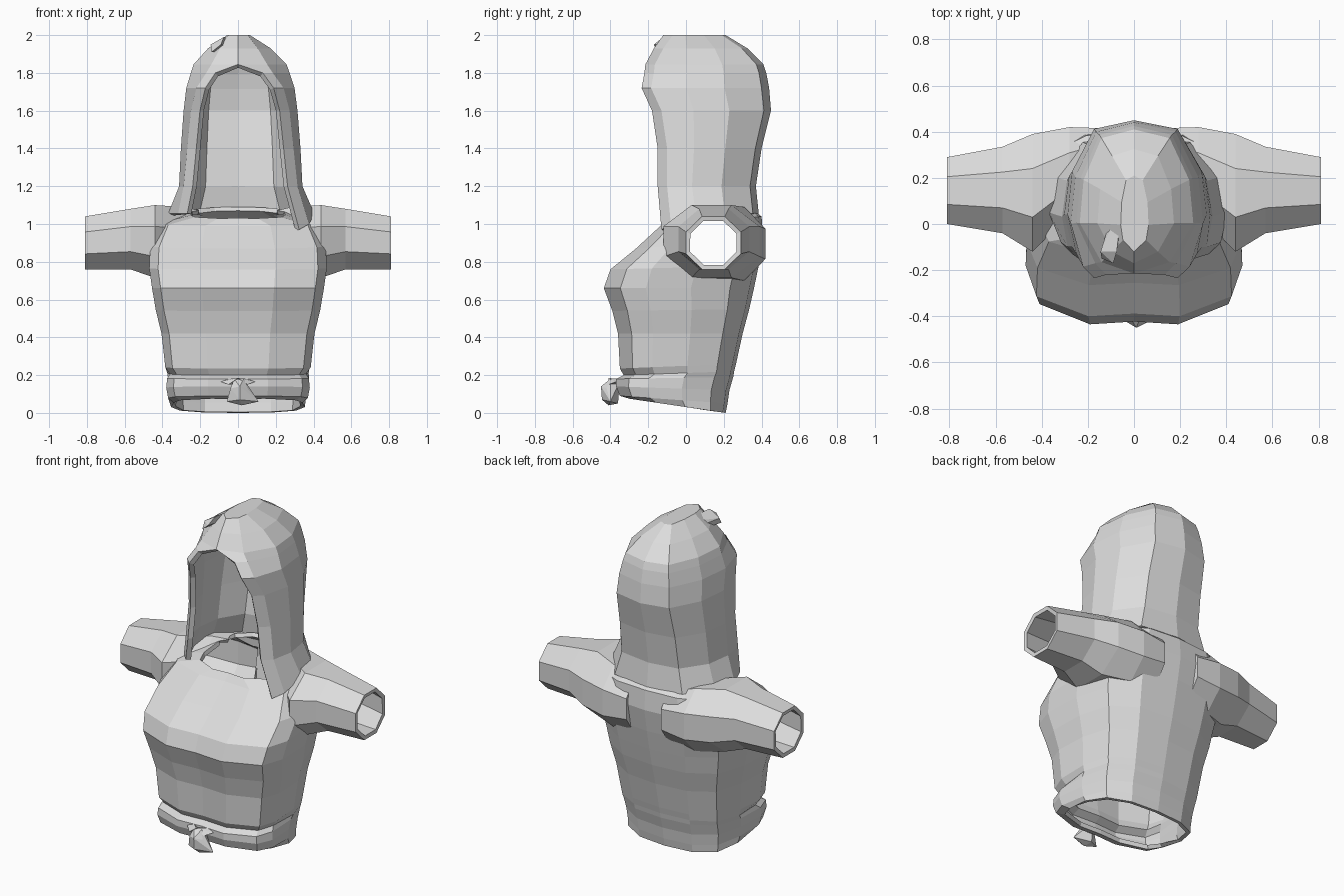
import bpy, bmesh, math

if "Cube" in bpy.data.objects:
    bpy.data.objects.remove(bpy.data.objects["Cube"])

cloth = bpy.data.materials.new("grey_cloth")
cloth.diffuse_color = (0.72, 0.72, 0.72, 1)
cloth.use_nodes = True
cloth.node_tree.nodes["Principled BSDF"].inputs["Base Color"].default_value = cloth.diffuse_color


def finish(name, bm):
    me = bpy.data.meshes.new(name)
    bm.to_mesh(me)
    bm.free()
    me.materials.append(cloth)
    ob = bpy.data.objects.new(name, me)
    bpy.context.collection.objects.link(ob)
    return ob


def loft(name, rings, closed=True, cap_start=True, cap_end=True):
    """Skin a list of equal-length point rings."""
    bm = bmesh.new()
    rows = [[bm.verts.new(p) for p in r] for r in rings]
    n = len(rows[0])
    for a, b in zip(rows, rows[1:]):
        for j in range(n if closed else n - 1):
            k = (j + 1) % n
            bm.faces.new((a[j], a[k], b[k], b[j]))
    if cap_start:
        bm.faces.new(rows[0][::-1])
    if cap_end:
        bm.faces.new(rows[-1])
    bmesh.ops.remove_doubles(bm, verts=bm.verts[:], dist=0.0005)
    if closed:
        bmesh.ops.recalc_face_normals(bm, faces=bm.faces[:])
    return finish(name, bm)


def hull(name, points):
    bm = bmesh.new()
    for p in points:
        bm.verts.new(p)
    bmesh.ops.convex_hull(bm, input=bm.verts[:])
    bmesh.ops.recalc_face_normals(bm, faces=bm.faces[:])
    return finish(name, bm)


def thicken(ob, t):
    m = ob.modifiers.new("thickness", 'SOLIDIFY')
    m.thickness = t
    m.offset = -1


# Torso: stacked rings (front z, back z, half width, front y, back y)
torso_levels = [
    (.075, .00, .34, -.30, .21), (.09, .05, .37, -.35, .22),
    (.14, .12, .38, -.37, .23), (.18, .19, .375, -.37, .25),
    (.20, .22, .36, -.33, .255), (.235, .26, .385, -.35, .265),
    (.42, .42, .405, -.36, .30), (.54, .55, .435, -.39, .335),
    (.66, .66, .455, -.435, .36), (.76, .78, .47, -.40, .385),
    (.87, .92, .465, -.265, .41), (.99, 1.04, .41, -.135, .40),
    (1.03, 1.09, .25, -.10, .34)]
section = [(0, .015), (.42, 0), (.9, .11), (1, .28), (.98, .58), (.85, .84), (.5, .97), (0, 1)]


def torso_ring(zf, zb, w, f, b):
    # the gathered hem only shows on the front half, the back stays straight
    back_w = .35 + .16 * zf if zf < .3 else w
    half = [(x * (w if t < .5 else back_w), f + t * (b - f), zf + t * (zb - zf))
            for x, t in section]
    return half + [(-x, y, z) for x, y, z in half[-2:0:-1]]


torso = loft("jacket_torso", [torso_ring(*lv) for lv in torso_levels])

# Sleeves: eight-sided tubes (x, front y, back y, bottom z, top z)
sleeve_levels = [(.12, .20, .415, .74, 1.05), (.28, .04, .42, .70, 1.09),
                 (.44, -.12, .39, .715, 1.10), (.57, -.04, .335, .76, 1.08),
                 (.81, .0, .29, .76, 1.04)]


def sleeve_ring(x, y0, y1, z0, z1):
    r = .5 / math.cos(math.pi / 8)
    angles = [math.pi / 8 + i * math.pi / 4 for i in range(8)]
    return [(x, (y0 + y1) / 2 + math.cos(a) * r * (y1 - y0),
             (z0 + z1) / 2 + math.sin(a) * r * (z1 - z0)) for a in angles]


for s in (-1, 1):
    sleeve = loft("sleeve", [sleeve_ring(s * lv[0], *lv[1:]) for lv in sleeve_levels])
    m = torso.modifiers.new("join", 'BOOLEAN')
    m.operation = 'UNION'
    m.solver = 'EXACT'
    m.object = sleeve
    bpy.context.view_layer.update()
    dg = bpy.context.evaluated_depsgraph_get()
    torso_mesh = bpy.data.meshes.new_from_object(torso.evaluated_get(dg))
    torso.modifiers.clear()
    torso.data = torso_mesh
    bpy.data.objects.remove(sleeve)

# Open the hem, cuffs and neck, then give the cloth thickness
bm = bmesh.new()
bm.from_mesh(torso.data)
openings = []
for f in bm.faces:
    c, n = f.calc_center_median(), f.normal
    hem = n.z < -.9 and c.z < .08 and abs(c.x) < .1
    cuff = abs(n.x) > .9 and abs(c.x) > .79
    neck = n.z > .8 and c.z > 1.03 and abs(c.x) < .1
    if hem or cuff or neck:
        openings.append(f)
bmesh.ops.delete(bm, geom=openings, context='FACES')
bm.to_mesh(torso.data)
bm.free()
thicken(torso, .025)

# Hood: U-shaped rings open at the face, closing above it
# (z, half width, front y, back y, half width of face opening)
hood_levels = [
    (1.055, .385, -.13, .385, .28), (1.20, .325, -.15, .37, .25),
    (1.40, .315, -.15, .40, .23), (1.60, .30, -.18, .45, .21),
    (1.72, .285, -.235, .44, .18), (1.80, .26, -.22, .425, .125),
    (1.845, .245, -.215, .41, 0), (1.93, .165, -.17, .325, 0),
    (2.00, .06, -.12, .21, 0)]


def hood_ring(z, w, f, b, xf):
    d = b - f
    half = [(xf, f), (max(xf + .05, .6 * w), f + .05), (w, f + .35 * d),
            (.93 * w, f + .65 * d), (.6 * w, f + .94 * d), (0, b)]
    right = [(x * 1.05, y, z) for x, y in half]
    return right + [(-x * .96, y, z) for x, y in half[-2::-1]]


hood_rings = [hood_ring(*lv) for lv in hood_levels]
# The right-hand front corner hangs lower
for i, drop in ((0, .085), (1, .055)):
    x, y, z = hood_rings[0][i]
    hood_rings[0][i] = (x + .03, y, z - drop)
hood = loft("hood", hood_rings, closed=False, cap_start=False)
thicken(hood, .03)

# Small fold on the crown of the hood
hull("hood_fold", [(-.14, -.15, 1.91), (-.145, -.12, 1.95), (-.09, -.17, 1.95),
                   (-.075, -.12, 1.99), (-.01, .32, 1.92), (-.05, .10, 1.985)])

# Drawstring knot with two short loops
hull("knot", [(-.02, -.40, .18), (.03, -.40, .18), (-.06, -.40, .06), (.11, -.40, .06),
              (.01, -.45, .14), (.01, -.445, .07), (.01, -.36, .05), (.01, -.35, .17),
              (.02, -.41, .04), (.05, -.42, .13), (-.04, -.42, .13)])
for s, side in ((-1, "left"), (1, "right")):
    hull("knot_loop_" + side, [(0, -.41, .185), (0, -.36, .15), (s * .09, -.37, .165),
                               (s * .05, -.41, .15), (s * .05, -.36, .18)])
